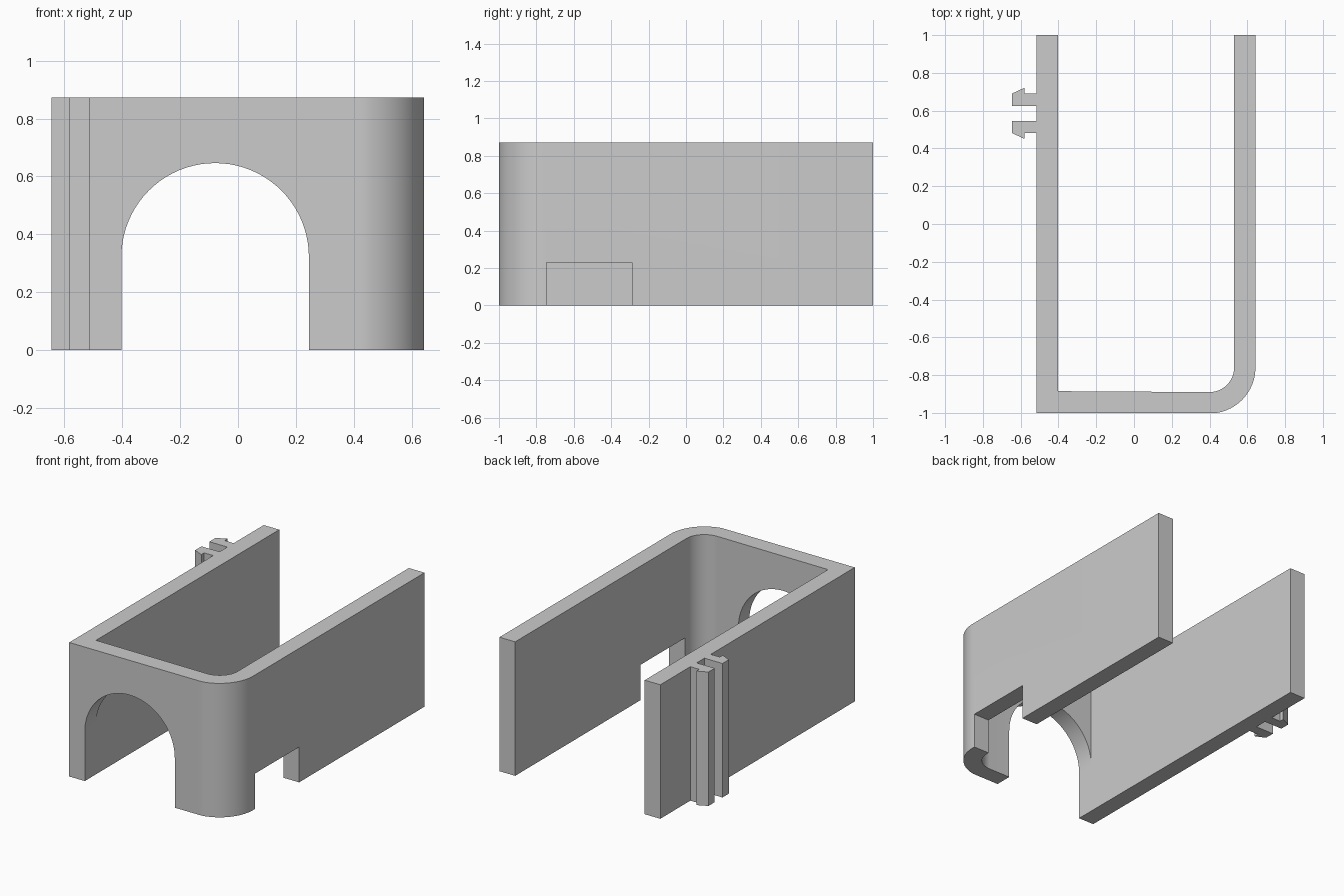
import bpy, bmesh
from math import cos, sin, pi, radians
from mathutils import Vector

HEIGHT = 0.872

cube = bpy.data.objects.get("Cube")
if cube:
    bpy.data.objects.remove(cube, do_unlink=True)

grey = bpy.data.materials.new("plain grey")
grey.use_nodes = True
colour = (0.6, 0.6, 0.6, 1)
grey.diffuse_color = colour
grey.node_tree.nodes["Principled BSDF"].inputs["Base Color"].default_value = colour


def arc(cx, cy, r, start, end, steps):
    """Points along an arc, angles in degrees."""
    angles = [radians(start + (end - start) * i / steps) for i in range(steps + 1)]
    return [(cx + r * cos(a), cy + r * sin(a)) for a in angles]


def prism(name, outline, to_3d, direction):
    """Extrude a closed 2D outline along a direction."""
    bm = bmesh.new()
    face = bm.faces.new([bm.verts.new(to_3d(*p)) for p in outline])
    extruded = bmesh.ops.extrude_face_region(bm, geom=[face])["geom"]
    moved = [g for g in extruded if isinstance(g, bmesh.types.BMVert)]
    bmesh.ops.translate(bm, verts=moved, vec=Vector(direction))
    bmesh.ops.recalc_face_normals(bm, faces=bm.faces)
    mesh = bpy.data.meshes.new(name)
    bm.to_mesh(mesh)
    bm.free()
    mesh.materials.append(grey)
    obj = bpy.data.objects.new(name, mesh)
    bpy.context.collection.objects.link(obj)
    return obj


def cut(target, cutter):
    """Subtract the cutter, then remove it."""
    mod = target.modifiers.new("cut", "BOOLEAN")
    mod.operation = "DIFFERENCE"
    mod.solver = "EXACT"
    mod.object = cutter
    bpy.ops.object.select_all(action="DESELECT")
    target.select_set(True)
    bpy.context.view_layer.objects.active = target
    bpy.ops.object.modifier_apply(modifier=mod.name)
    bpy.data.objects.remove(cutter, do_unlink=True)


def flat(x, y):
    return (x, y, 0)


# U-shaped wall with one rounded front corner
outer = [(-0.515, 1), (-0.515, -1)] + arc(0.40, -0.76, 0.243, -90, 0, 20) + [(0.643, 1)]
inner = [(0.53, 1)] + arc(0.40, -0.76, 0.13, 0, -90, 20) + [(-0.403, -0.885), (-0.403, 1)]
outer = [(x, max(y, -1)) for x, y in outer]
wall = prism("wall", outer + inner, flat, (0, 0, HEIGHT))

# Arched opening through the front, flush with the inner side of the right wall
arch = [(0.245, -0.1)] + arc(-0.079, 0.322, 0.324, 0, 180, 40) + [(-0.403, -0.1)]
cut(wall, prism("arch_cutter", arch, lambda x, z: (x, -1.1, z), (0, 0.4, 0)))

# Low notch in the left wall
notch = [(-0.745, -0.1), (-0.29, -0.1), (-0.29, 0.23), (-0.745, 0.23)]
cut(wall, prism("notch_cutter", notch, lambda y, z: (0.45, y, z), (0.4, 0, 0)))
bpy.ops.object.shade_smooth_by_angle(angle=radians(30))

# Pair of mirrored barbed clip rails on the right wall
barb = [(-0.515, 0.04), (-0.515, 0.105), (-0.58, 0.105), (-0.58, 0.135),
        (-0.645, 0.105), (-0.645, 0.04)]
for name, side in (("rear_clip", 1), ("front_clip", -1)):
    prism(name, [(x, 0.586 + side * y) for x, y in barb], flat, (0, 0, HEIGHT))
